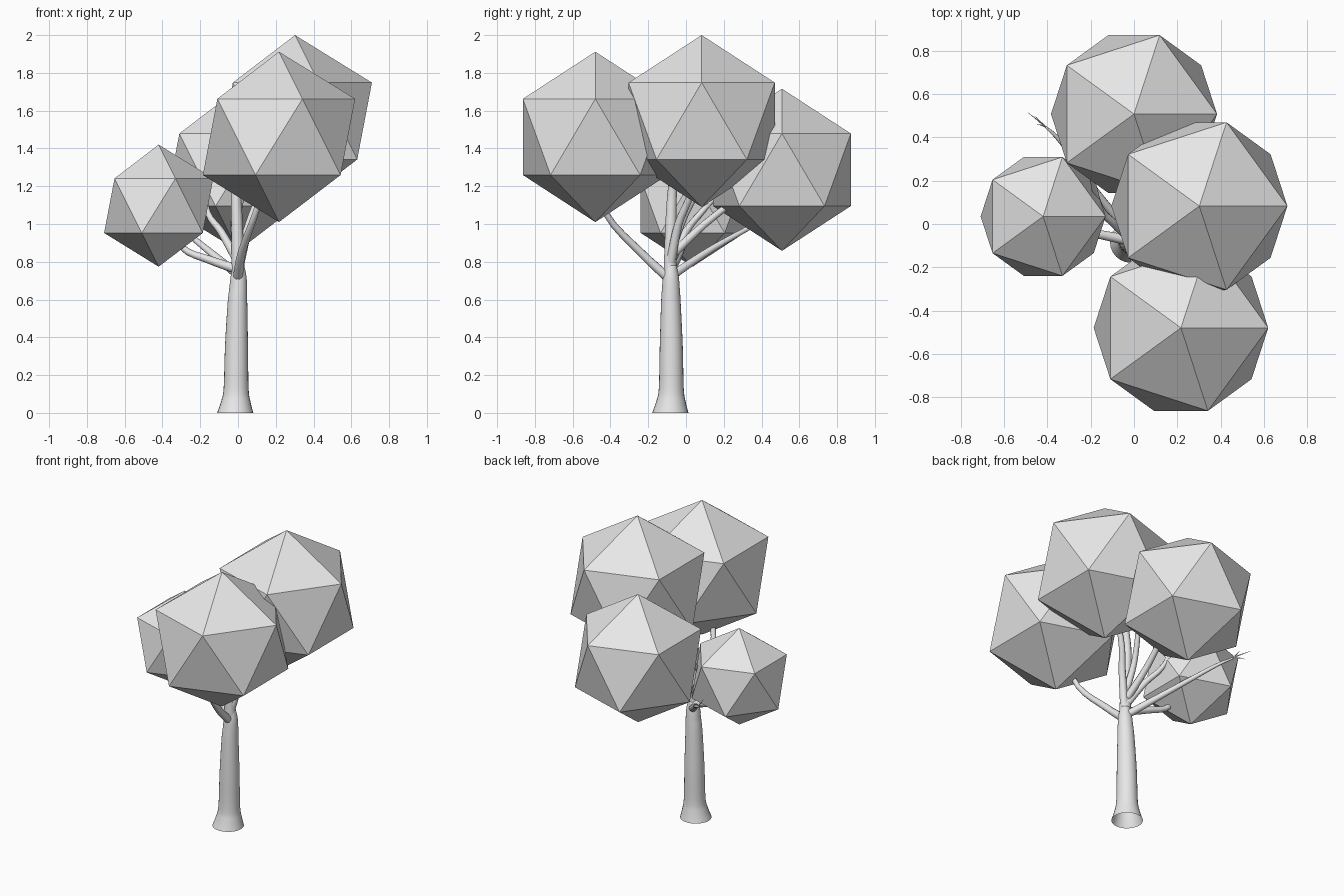
import bpy, bmesh, math
from mathutils import Vector

if "Cube" in bpy.data.objects:
    bpy.data.objects.remove(bpy.data.objects["Cube"])

grey = bpy.data.materials.new("plain_grey")
grey.diffuse_color = (0.8, 0.8, 0.8, 1)
grey.use_nodes = True
grey.node_tree.nodes["Principled BSDF"].inputs["Base Color"].default_value = grey.diffuse_color


def finish(bm, name, smooth):
    me = bpy.data.meshes.new(name)
    bm.normal_update()
    bm.to_mesh(me)
    bm.free()
    me.materials.append(grey)
    for p in me.polygons:
        p.use_smooth = smooth
    ob = bpy.data.objects.new(name, me)
    bpy.context.collection.objects.link(ob)
    return ob


def catmull(pts, steps):
    p = [pts[0]] + pts + [pts[-1]]
    out = []
    for i in range(1, len(p) - 2):
        a, b, c, d = p[i - 1:i + 3]
        for s in range(steps):
            t = s / steps
            out.append(0.5 * (2 * b + (c - a) * t + (2 * a - 5 * b + 4 * c - d) * t * t
                              + (3 * b - a - 3 * c + d) * t ** 3))
    return out + [pts[-1]]


def tube(name, path, radii, sides, steps=4, flat_rings=False):
    """Tapered tube along a smoothed path, capped at the far end only."""
    data = catmull([Vector((*p, r)) for p, r in zip(path, radii)], steps)
    pts = [Vector(v[:3]) for v in data]
    bm = bmesh.new()
    rings = []
    for i, p in enumerate(pts):
        d = pts[min(i + 1, len(pts) - 1)] - pts[max(i - 1, 0)]
        if flat_rings:
            d = Vector((0, 0, 1))
        u = Vector((0, 1, 0.01)).cross(d).normalized()
        if abs(d.normalized().y) > 0.9:
            u = Vector((1, 0, 0)).cross(d).normalized()
        w = d.normalized().cross(u)
        r = data[i][3]
        rings.append([bm.verts.new(p + r * (math.cos(a) * u + math.sin(a) * w))
                      for a in (2 * math.pi * k / sides for k in range(sides))])
    for a, b in zip(rings, rings[1:]):
        for k in range(sides):
            n = (k + 1) % sides
            bm.faces.new((a[k], a[n], b[n], b[k]))
    bm.faces.new(rings[-1])
    return finish(bm, name, True)


# Trunk with flared foot, open underneath
tube("trunk",
     [(-.015, -.083, 0), (-.012, -.08, .06), (-.01, -.078, .13), (-.008, -.078, .35),
      (-.003, -.08, .58), (.001, -.08, .66), (.003, -.08, .72), (.003, -.08, .78)],
     [.096, .078, .066, .061, .052, .047, .042, .03], 24, flat_rings=True)

# Branches reaching into the leaf clumps
branches = {
    "leader_branch": ([(.002, -.085, .7), (-.005, -.08, 1.0), (-.005, -.07, 1.2), (.05, -.04, 1.4)], .036, .02),
    "front_branch": ([(0, -.1, .72), (.02, -.24, .85), (.09, -.42, 1.05), (.17, -.48, 1.3)], .026, .012),
    "left_branch": ([(0, -.08, .76), (-.15, -.05, .81), (-.3, -.02, .88), (-.4, .03, 1.08)], .026, .012),
    "back_left_branch": ([(0, -.07, .73), (-.17, .14, .87), (-.33, .37, 1.0), (-.41, .45, 1.05)], .024, .005),
    "back_branch": ([(0, -.06, .85), (-.02, .1, 1.0), (0, .3, 1.16), (0, .45, 1.3)], .024, .012),
    "inner_left_branch": ([(-.01, -.07, .82), (-.09, 0, .96), (-.16, .08, 1.06), (-.2, .25, 1.25)], .024, .012),
    "right_branch": ([(.01, -.08, .8), (.06, -.04, 1.0), (.13, .03, 1.18), (.28, .08, 1.5)], .026, .014),
    "inner_back_branch": ([(.01, -.07, .88), (0, 0, 1.06), (.05, .1, 1.25), (.1, .15, 1.45)], .022, .012),
}
for name, (path, r0, r1) in branches.items():
    n = len(path) - 1
    tube(name, path, [r0 + (r1 - r0) * i / n for i in range(n + 1)], 10)

# Fine twigs at the tip of the back left branch
for i, tip in enumerate([(-.49, .515, 1.1), (-.45, .46, 1.11), (-.46, .5, 1.04)]):
    tube(f"twig_{i + 1}", [(-.36, .4, 1.02), (-.41, .45, 1.055), tip], [.006, .004, .001], 5, 2)

# Faceted leaf clumps: centre and radius
clumps = {
    "leaf_clump_top": ((.302, .083, 1.545), .455),
    "leaf_clump_front": ((.217, -.48, 1.461), .451),
    "leaf_clump_back": ((0, .508, 1.287), .429),
    "leaf_clump_left": ((-.42, .035, 1.097), .323),
}
for name, (centre, radius) in clumps.items():
    bm = bmesh.new()
    bmesh.ops.create_icosphere(bm, subdivisions=1, radius=radius)
    ob = finish(bm, name, False)
    ob.location = centre
